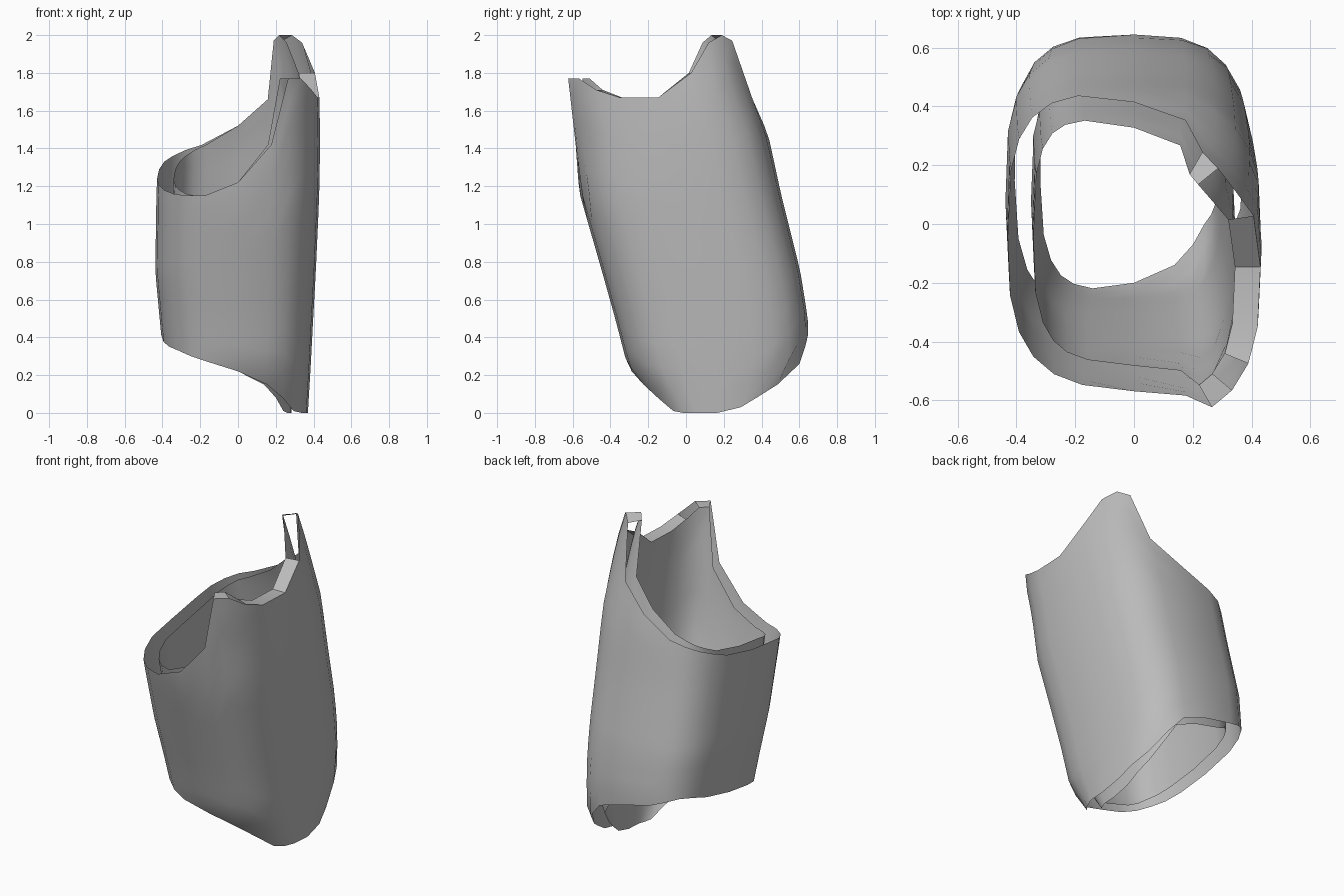
import bpy, bmesh, math

cube = bpy.data.objects.get("Cube")
if cube:
    bpy.data.objects.remove(cube, do_unlink=True)

grey = bpy.data.materials.new("plain grey")
grey.use_nodes = True
COLOUR = (0.5, 0.5, 0.5, 1)
grey.diffuse_color = COLOUR
grey.node_tree.nodes["Principled BSDF"].inputs["Base Color"].default_value = COLOUR

# Leaning sleeve profile: height, left half, right half, front y, back y
PROFILE = [(0, .37, .37, -.12, .45), (.25, .385, .39, -.31, .645),
           (.5, .398, .415, -.375, .645), (.75, .412, .438, -.445, .605),
           (1.15, .43, .432, -.56, .505), (1.45, .435, .42, -.6, .44),
           (1.7, .43, .42, -.66, .35), (1.85, .41, .41, -.68, .31),
           (2, .36, .36, -.6, .28)]

# Rim heights every 15 degrees, anticlockwise from the +x side
TOP = [1.67, 1.8, 1.96, 2, 1.97, 1.66, 1.52, 1.42, 1.39, 1.36, 1.33, 1.29,
       1.24, 1.21, 1.18, 1.16, 1.15, 1.15, 1.22, 1.42, 1.77, 1.77, 1.71, 1.67]
BOTTOM = [0, .03, .09, .15, .26, .36, .41, .45, .48, .5, .49, .46,
          .41, .375, .35, .33, .3, .27, .22, .15, .08, .01, 0, 0]
COUNT, RINGS, GAP = len(TOP), 14, .087


def section(z):
    for low, high in zip(PROFILE, PROFILE[1:]):
        if z <= high[0]:
            break
    t = (z - low[0]) / (high[0] - low[0])
    return [p + (q - p) * t for p, q in zip(low[1:], high[1:])]


def wall_point(i, z, inset):
    """Point on the rounded-box section, moved inward along its normal."""
    left, right, front, back = section(z)
    depth = (back - front) / 2
    angle = math.tau * i / COUNT
    c, s = math.cos(angle), math.sin(angle)
    half = left if c > 0 else right
    # The corner behind the -x side is squarer than the others
    power = 2 / 3.4 if c < 0 < s else 2 / 3
    u = math.copysign(abs(c) ** power, c)
    v = math.copysign(abs(s) ** power, s)
    nx, ny = u * abs(u) / half, v * abs(v) / depth
    step = inset / math.hypot(nx, ny)
    return (half * u - nx * step, (front + back) / 2 + depth * v - ny * step, z)


def finish(name, bm):
    mesh = bpy.data.meshes.new(name)
    bm.to_mesh(mesh)
    bm.free()
    mesh.materials.append(grey)
    obj = bpy.data.objects.new(name, mesh)
    bpy.context.collection.objects.link(obj)
    bpy.ops.object.select_all(action='DESELECT')
    obj.select_set(True)
    bpy.context.view_layer.objects.active = obj
    bpy.ops.object.shade_smooth_by_angle(angle=math.radians(35))


def shell(name, inset, inward):
    bm = bmesh.new()
    rings = []
    for r in range(RINGS + 1):
        t = r / RINGS
        rings.append([bm.verts.new(wall_point(i, b + (h - b) * t, inset))
                      for i, (b, h) in enumerate(zip(BOTTOM, TOP))])
    for low, high in zip(rings, rings[1:]):
        for i in range(COUNT):
            j = (i + 1) % COUNT
            quad = (low[i], low[j], high[j], high[i])
            bm.faces.new(quad[::-1] if inward else quad)
    finish(name, bm)


# Two open walls with a hollow gap between them
shell("outer_wall", 0, False)
shell("inner_wall", GAP, True)


# Small flaps that join the walls near the tips and along the side
def rim_flap(name, stations):
    bm = bmesh.new()
    pairs = [(bm.verts.new(wall_point(i, TOP[i], 0)),
              bm.verts.new(wall_point(i, TOP[i], GAP))) for i in stations]
    for (a, b), (c, d) in zip(pairs, pairs[1:]):
        bm.faces.new((a, c, d, b))
    finish(name, bm)


rim_flap("back_tip_flap", (3, 4))
rim_flap("front_tip_flap", (20, 21))
rim_flap("side_flap", (22, 23, 0, 1))
